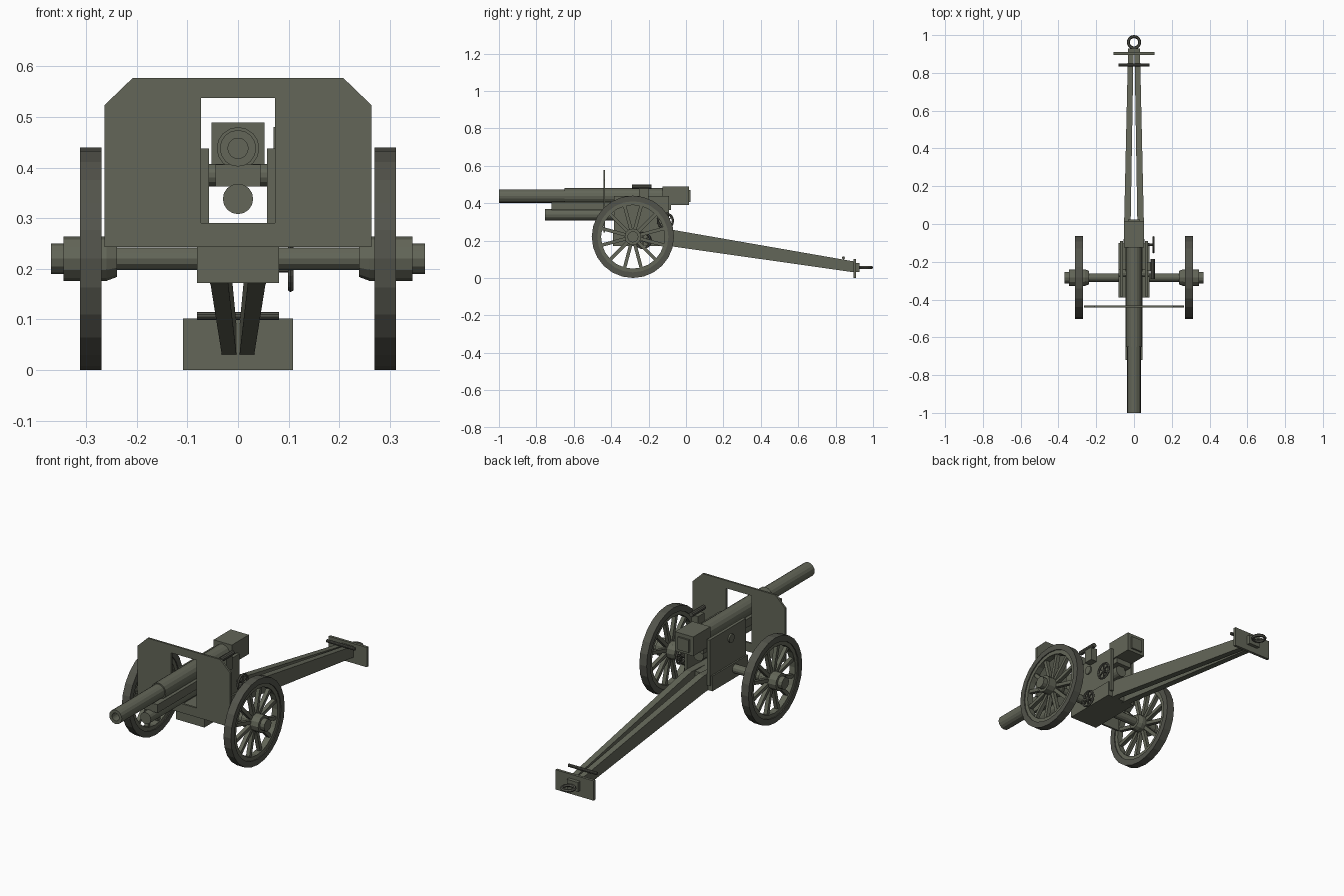
import bpy, bmesh, math
from mathutils import Vector, Matrix

if "Cube" in bpy.data.objects:
    bpy.data.objects.remove(bpy.data.objects["Cube"])


def material(name, rgb):
    m = bpy.data.materials.new(name)
    m.diffuse_color = (*rgb, 1)
    m.use_nodes = True
    m.node_tree.nodes["Principled BSDF"].inputs["Base Color"].default_value = m.diffuse_color
    return m


OLIVE = material("olive_paint", (0.125, 0.133, 0.098))
DARK = material("dark_olive", (0.085, 0.087, 0.07))


def finish(name, bm, mat=OLIVE, mirror=False):
    bmesh.ops.recalc_face_normals(bm, faces=bm.faces)
    me = bpy.data.meshes.new(name)
    bm.to_mesh(me)
    bm.free()
    me.materials.append(mat)
    ob = bpy.data.objects.new(name, me)
    bpy.context.collection.objects.link(ob)
    if mirror:
        ob.modifiers.new("Mirror", 'MIRROR')
    return ob


def box(name, x, y, z, mat=OLIVE, mirror=False):
    bm = bmesh.new()
    bmesh.ops.create_cube(bm, size=1)
    for v in bm.verts:
        v.co = [r[0] if c < 0 else r[1] for c, r in zip(v.co, (x, y, z))]
    return finish(name, bm, mat, mirror)


def lathe(name, profile, axis, centre, n, closed=False, mat=OLIVE, mirror=False):
    """Turn (position, radius) pairs round a line along x or y."""
    bm = bmesh.new()
    rings = []
    for p, r in profile:
        ring = []
        for i in range(n):
            a = 2 * math.pi * i / n
            u, w = r * math.sin(a), r * math.cos(a)
            co = (p, u, w) if axis == 'x' else (u, p, w)
            ring.append(bm.verts.new(Vector(co) + Vector(centre)))
        rings.append(ring)
    pairs = list(zip(rings, rings[1:]))
    if closed:
        pairs.append((rings[-1], rings[0]))
    else:
        bm.faces.new(rings[0])
        bm.faces.new(rings[-1])
    for a, b in pairs:
        for i in range(n):
            j = (i + 1) % n
            bm.faces.new((a[i], a[j], b[j], b[i]))
    return finish(name, bm, mat, mirror)


def torus(name, centre, major, minor, rot, mat=DARK):
    bpy.ops.mesh.primitive_torus_add(location=centre, rotation=rot, major_radius=major,
                                     minor_radius=minor, major_segments=20, minor_segments=6)
    ob = bpy.context.object
    ob.name = name
    ob.data.materials.append(mat)


# Barrel with open bore, breech and breech block
lathe("barrel", [(-0.9, 0.02), (-1, 0.02), (-1, 0.036), (-0.65, 0.036), (-0.65, 0.042), (-0.1, 0.042)],
      'y', (0, 0, 0.438), 16)
box("breech", (-0.052, 0.052), (-0.125, 0.015), (0.39, 0.489))
box("breech_block", (-0.032, 0.032), (0.01, 0.024), (0.405, 0.47))

# Cradle, recoil cylinder and trunnions
box("cradle", (-0.044, 0.044), (-0.72, -0.08), (0.363, 0.406))
lathe("recoil_cylinder", [(-0.755, 0.03), (-0.1, 0.03)], 'y', (0, 0, 0.338), 16)
lathe("trunnion", [(-0.081, 0.022), (0.081, 0.022)], 'x', (0, -0.26, 0.385), 14)

# Carriage: cheeks and saddle box
box("cheek", (0.057, 0.073), (-0.385, -0.09), (0.2, 0.438), mirror=True)
box("saddle_box", (-0.081, 0.081), (-0.39, -0.1), (0.172, 0.25))

# Shield: half outline round the gun opening, mirrored
half = [(0, .577), (.208, .577), (.264, .523), (.264, .243), (0, .243),
        (0, .29), (.073, .29), (.073, .537), (0, .537)]
bm = bmesh.new()
face = bm.faces.new([bm.verts.new((x, -0.442, z)) for x, z in half])
ext = bmesh.ops.extrude_face_region(bm, geom=[face])
bmesh.ops.translate(bm, vec=(0, 0.01, 0), verts=[g for g in ext['geom'] if isinstance(g, bmesh.types.BMVert)])
inner = [f for f in bm.faces if all(abs(v.co.x) < 1e-5 for v in f.verts)]
bmesh.ops.delete(bm, geom=inner, context='FACES_ONLY')
finish("shield", bm, mirror=True)

# Wheels and axle
HUB = (0, -0.284, 0.22)
lathe("axle", [(-0.26, 0.022), (0.26, 0.022)], 'x', HUB, 12)
lathe("tyre", [(0.27, 0.19), (0.312, 0.19), (0.312, 0.22), (0.27, 0.22)], 'x', HUB, 24, True, DARK, True)
lathe("wheel_rim", [(0.275, 0.17), (0.307, 0.17), (0.307, 0.195), (0.275, 0.195)], 'x', HUB, 24, True,
      OLIVE, True)
lathe("hub", [(0.239, 0.036), (0.26, 0.044), (0.345, 0.044), (0.345, 0.03), (0.369, 0.03)],
      'x', HUB, 12, mirror=True)
bm = bmesh.new()
for i in range(12):
    m = (Matrix.Translation(HUB) @ Matrix.Rotation(math.radians(30 * i + 15), 4, 'X')
         @ Matrix.Translation((0.291, 0, 0.106)) @ Matrix.Diagonal((0.02, 0.018, 0.14, 1)))
    bmesh.ops.create_cube(bm, size=1, matrix=m)
finish("spokes", bm, mirror=True)

# Trail legs, tapering and sloping down to the spade
bm = bmesh.new()
ends = []
for y, x0, x1, z0, z1 in ((-0.2, 0.02, 0.058, 0.178, 0.25), (-0.07, 0.019, 0.054, 0.168, 0.257),
                          (0.9, 0.003, 0.032, 0.03, 0.088)):
    ends.append([bm.verts.new((x, y, z)) for x, z in ((x0, z0), (x1, z0), (x1, z1), (x0, z1))])
bm.faces.new(ends[0])
bm.faces.new(ends[-1])
for a, b in zip(ends, ends[1:]):
    for i in range(4):
        j = (i + 1) % 4
        bm.faces.new((a[i], a[j], b[j], b[i]))
finish("trail_leg", bm, mirror=True)

# Spade, lifting bar and towing ring
box("spade", (-0.109, 0.109), (0.896, 0.91), (0, 0.102))
box("towing_block", (-0.032, 0.032), (0.9, 0.928), (0.032, 0.08))
lathe("lifting_bar", [(-0.081, 0.008), (0.081, 0.008)], 'x', (0, 0.842, 0.107), 10, mat=DARK)
torus("towing_ring", (0, 0.962, 0.056), 0.03, 0.008, (0, 0, 0))

# Handwheels on the right cheek
for name, y, z in (("elevating_wheel", -0.11, 0.305), ("traversing_wheel", -0.23, 0.2)):
    torus(name, (0.104, y, z), 0.04, 0.006, (0, math.pi / 2, 0))
    lathe(name + "_shaft", [(0.06, 0.007), (0.108, 0.007)], 'x', (0, y, z), 8, mat=DARK)
    bm = bmesh.new()
    for i in range(3):
        m = (Matrix.Translation((0.104, y, z)) @ Matrix.Rotation(math.radians(60 * i), 4, 'X')
             @ Matrix.Diagonal((0.006, 0.006, 0.08, 1)))
        bmesh.ops.create_cube(bm, size=1, matrix=m)
    finish(name + "_spokes", bm, DARK)

# Sight on its bracket
box("sight_bracket", (0.07, 0.108), (-0.25, -0.2), (0.41, 0.48))
lathe("sight_tube", [(-0.29, 0.012), (-0.185, 0.012)], 'y', (0.1, 0, 0.487), 10, mat=DARK)
